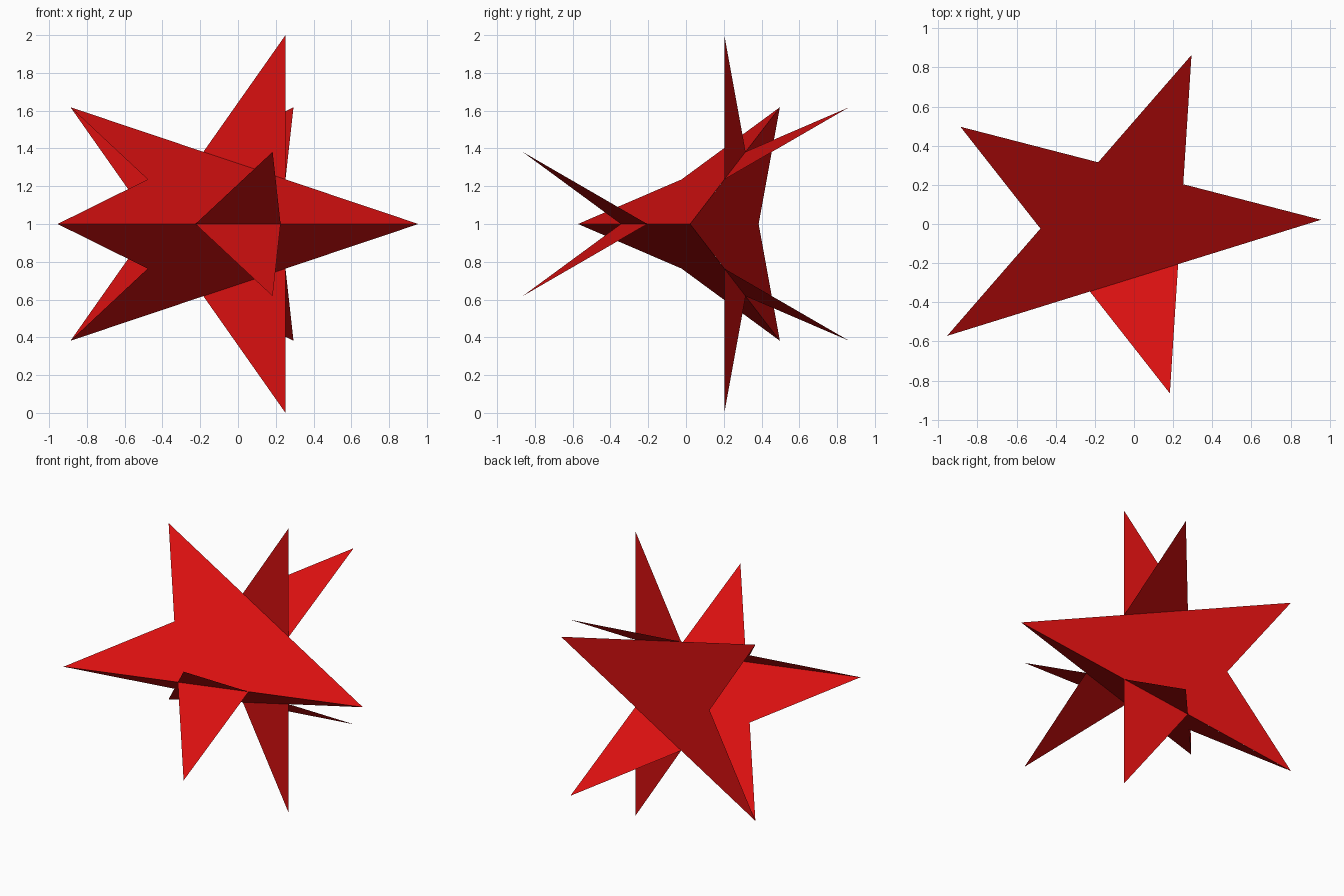
import bpy, bmesh, math
from mathutils import Vector

if "Cube" in bpy.data.objects:
    bpy.data.objects.remove(bpy.data.objects["Cube"], do_unlink=True)

# One flat red for every star
red = bpy.data.materials.new("red")
red.use_nodes = True
colour = (0.68, 0.005, 0.005, 1)
red.diffuse_color = colour
red.node_tree.nodes["Principled BSDF"].inputs["Base Color"].default_value = colour

OUTER = 1 / math.sin(math.radians(72))          # tip radius: tip-to-tip chord is 2
INNER = OUTER / ((1 + math.sqrt(5)) / 2) ** 2   # notch radius of a true pentagram
CHORD = OUTER * math.cos(math.radians(72))      # centre to chord


def star(name, centre, apex, side):
    """Flat five-pointed star with one tip along apex, lying in the apex/side plane."""
    bm = bmesh.new()
    verts = []
    for i in range(10):
        a = math.radians(36 * i)
        r = INNER if i % 2 else OUTER
        verts.append(bm.verts.new(centre + r * (math.cos(a) * apex + math.sin(a) * side)))
    bm.faces.new(verts)
    mesh = bpy.data.meshes.new(name)
    bm.to_mesh(mesh)
    bm.free()
    mesh.materials.append(red)
    obj = bpy.data.objects.new(name, mesh)
    bpy.context.collection.objects.link(obj)
    return obj


# Direction of the chord shared by the two tilted stars
turn = math.radians(17.25)
tilt = math.radians(31.72)
along = Vector((math.cos(turn), math.sin(turn), 0))
across = Vector((-math.sin(turn), math.cos(turn), 0))
up = Vector((0, 0, 1))
mid = Vector((0, -0.275, 1))

# Two tilted stars, mirrored about z = 1 and crossing along the chord
for name, s in (("rising_star", 1), ("falling_star", -1)):
    slope = math.cos(tilt) * across + s * math.sin(tilt) * up
    star(name, mid + CHORD * slope, -slope, along * s)

# Upright star sharing the tip at the end of the chord
apex = Vector((math.cos(turn - tilt), math.sin(turn - tilt), 0))
star("upright_star", mid + along - OUTER * apex, apex, up)
